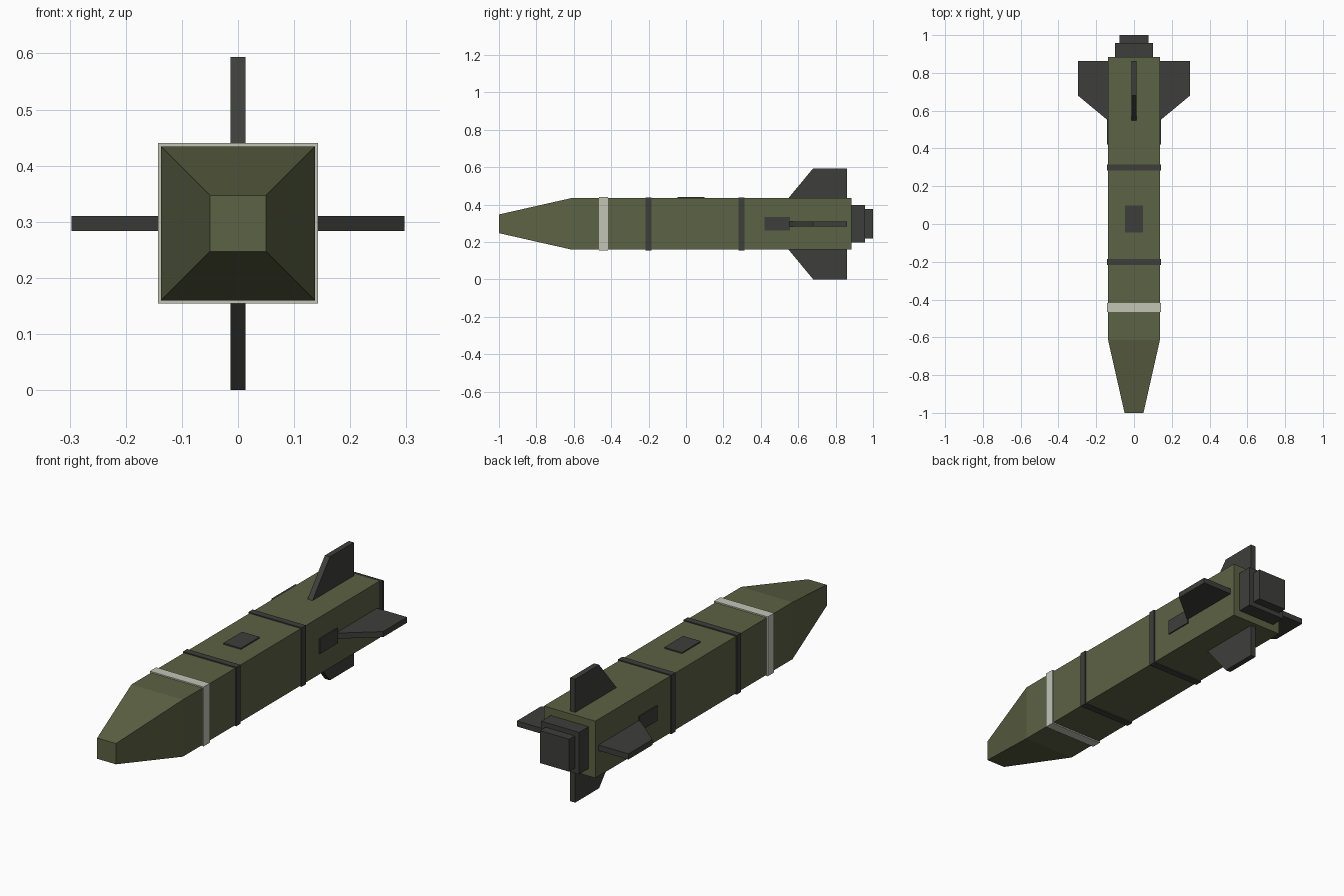
import bpy
import bmesh
from math import pi
from mathutils import Matrix, Vector

if "Cube" in bpy.data.objects:
    bpy.data.objects.remove(bpy.data.objects["Cube"])

AXIS_Z = 0.297   # height of the centre line
HALF = 0.137     # half width of the square body


def material(name, rgb):
    mat = bpy.data.materials.new(name)
    mat.use_nodes = True
    mat.diffuse_color = (*rgb, 1)
    mat.node_tree.nodes["Principled BSDF"].inputs["Base Color"].default_value = (*rgb, 1)
    return mat


olive = material("olive green", (0.108, 0.122, 0.058))
dark = material("dark grey", (0.048, 0.048, 0.044))
pale = material("pale grey", (0.54, 0.56, 0.47))


def finish(name, bm, mat):
    bmesh.ops.recalc_face_normals(bm, faces=bm.faces)
    mesh = bpy.data.meshes.new(name)
    bm.to_mesh(mesh)
    bm.free()
    mesh.materials.append(mat)
    obj = bpy.data.objects.new(name, mesh)
    obj.location.z = AXIS_Z
    bpy.context.collection.objects.link(obj)
    return obj


def square_loft(name, sections, mat):
    """Skin square sections given as (y, half width), closed at both ends."""
    bm = bmesh.new()
    rings = [[bm.verts.new((sx * h, y, sz * h))
              for sx, sz in ((-1, -1), (1, -1), (1, 1), (-1, 1))]
             for y, h in sections]
    for a, b in zip(rings, rings[1:]):
        for i in range(4):
            j = (i + 1) % 4
            bm.faces.new((a[i], a[j], b[j], b[i]))
    bm.faces.new(rings[0])
    bm.faces.new(rings[-1])
    return finish(name, bm, mat)


def box(name, low, high, mat):
    low, high = Vector(low), Vector(high)
    bm = bmesh.new()
    bmesh.ops.create_cube(bm, size=1)
    bmesh.ops.scale(bm, vec=high - low, verts=bm.verts)
    bmesh.ops.translate(bm, vec=(low + high) / 2, verts=bm.verts)
    return finish(name, bm, mat)


def fin(name, angle):
    """Swept fin drawn pointing up, then turned around the body axis."""
    outline = ((0.545, 0.134), (0.68, 0.297), (0.862, 0.297), (0.862, 0.134))
    bm = bmesh.new()
    face = bm.faces.new([bm.verts.new((-0.0135, y, z)) for y, z in outline])
    side = bmesh.ops.extrude_face_region(bm, geom=[face])["geom"]
    bmesh.ops.translate(bm, vec=(0.027, 0, 0),
                        verts=[v for v in side if isinstance(v, bmesh.types.BMVert)])
    bmesh.ops.rotate(bm, matrix=Matrix.Rotation(angle, 3, 'Y'), verts=bm.verts)
    return finish(name, bm, dark)


# Body with tapered nose
square_loft("body", [(-1, 0.05), (-0.615, HALF), (0.885, HALF)], olive)

# Stepped exhaust
square_loft("exhaust_collar", [(0.88, 0.101), (0.957, 0.101)], dark)
square_loft("exhaust_nozzle", [(0.95, 0.078), (1, 0.078)], dark)

# Bands around the body
for name, y, width, half, mat in (("nose_band", -0.442, 0.048, 0.143, pale),
                                  ("front_band", -0.2, 0.032, 0.142, dark),
                                  ("rear_band", 0.298, 0.032, 0.142, dark)):
    square_loft(name, [(y - width / 2, half), (y + width / 2, half)], mat)

# Hatch on top and panels on both sides
box("top_hatch", (-0.047, -0.045, 0.13), (0.047, 0.098, 0.143), dark)
for name, s in (("left_panel", 1), ("right_panel", -1)):
    xs = sorted((s * 0.13, s * 0.143))
    box(name, (xs[0], 0.42, -0.036), (xs[1], 0.557, 0.036), dark)

# Four tail fins
for i, name in enumerate(("top_fin", "left_fin", "bottom_fin", "right_fin")):
    fin(name, i * pi / 2)
